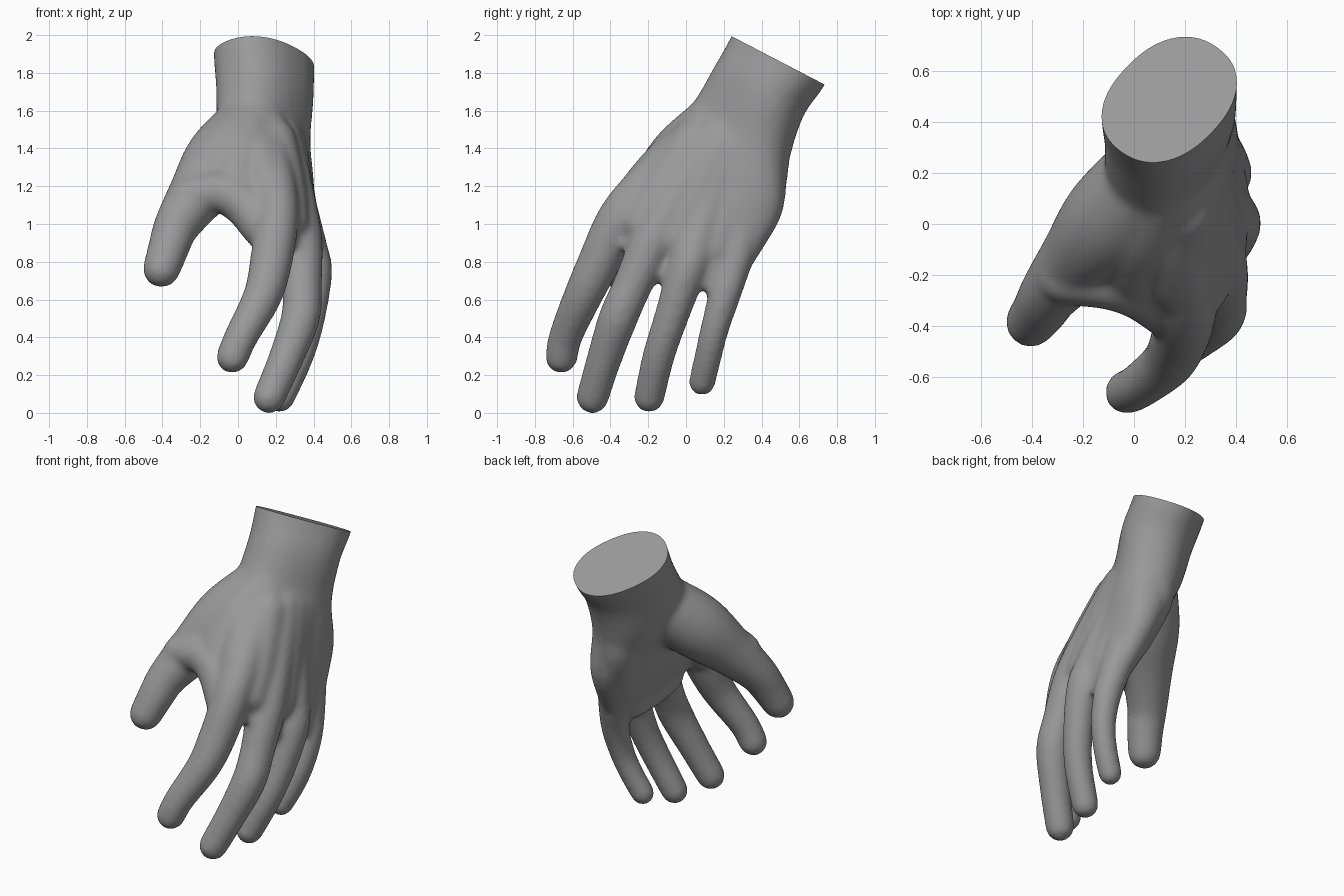
import bpy, bmesh
from math import sin, cos, pi, radians, copysign
from mathutils import Vector

cube = bpy.data.objects.get("Cube")
if cube:
    bpy.data.objects.remove(cube, do_unlink=True)

SIDES = 28
CUT_POINT = Vector((0.14, 0.23, 2.0))
CUT_NORMAL = Vector((0, 0.461, 0.887))
bm = bmesh.new()


def loft(rings):
    """Closed skin over a list of rings."""
    rows = [[bm.verts.new(p) for p in ring] for ring in rings]
    for a, b in zip(rows, rows[1:]):
        for i in range(SIDES):
            j = (i + 1) % SIDES
            bm.faces.new((a[i], a[j], b[j], b[i]))
    bm.faces.new(rows[0][::-1])
    bm.faces.new(rows[-1])


def spline(points, steps=6):
    """Catmull-Rom samples through points of any dimension."""
    pts = [Vector(p) for p in points]
    pts = [pts[0] * 2 - pts[1]] + pts + [pts[-1] * 2 - pts[-2]]
    out = []
    for a, b, c, d in zip(pts, pts[1:], pts[2:], pts[3:]):
        for k in range(steps):
            t = k / steps
            out.append(0.5 * (2 * b + (c - a) * t + (2 * a - 5 * b + 4 * c - d) * t * t
                              + (3 * b - a - 3 * c + d) * t ** 3))
    return out + [pts[-2]]


def tube(points):
    """Round limb through (x, y, z, radius) points with domed ends."""
    s = spline(points)
    centres = [p.to_3d() for p in s]
    radii = [p[3] for p in s]
    tangents = [(centres[min(i + 1, len(s) - 1)] - centres[max(i - 1, 0)]).normalized()
                for i in range(len(s))]
    dome = [radians(a) for a in (20, 40, 60, 75, 85)]
    start = [(centres[0] - tangents[0] * radii[0] * sin(a), radii[0] * cos(a), tangents[0])
             for a in reversed(dome)]
    end = [(centres[-1] + tangents[-1] * radii[-1] * sin(a), radii[-1] * cos(a), tangents[-1])
           for a in dome]
    rings = []
    for c, r, t in start + list(zip(centres, radii, tangents)) + end:
        u = t.cross(Vector((0.3, 1, 0.5))).normalized()
        v = t.cross(u)
        rings.append([c + (u * cos(q) + v * sin(q)) * r
                      for q in (2 * pi * i / SIDES for i in range(SIDES))])
    loft(rings)


def palm(sections):
    """Flattened body; section = x, y, z, half width, half thickness, turn in degrees."""
    soft = lambda w: copysign(abs(w) ** 0.88, w)
    rings = []
    for x, y, z, a, b, turn in spline(sections):
        s, c = sin(radians(turn)), cos(radians(turn))
        u = Vector((s, 0.887 * c, -0.461 * c))
        v = CUT_NORMAL.cross(u)
        rings.append([Vector((x, y, z)) + u * a * soft(cos(q)) + v * b * soft(sin(q))
                      for q in (2 * pi * i / SIDES for i in range(SIDES))])
    loft(rings)


# Wrist and palm
palm([(0.138, 0.61, 2.13, 0.30, 0.222, 40),
      (0.138, 0.49, 1.87, 0.30, 0.222, 40),
      (0.142, 0.385, 1.70, 0.285, 0.222, 39),
      (0.14, 0.28, 1.47, 0.315, 0.207, 28),
      (0.20, 0.17, 1.25, 0.40, 0.172, 16),
      (0.235, 0.035, 1.05, 0.425, 0.152, 14),
      (0.28, -0.065, 0.865, 0.40, 0.12, 14),
      (0.31, -0.12, 0.76, 0.34, 0.08, 14)])

# Heel of the palm, and the pads across the finger roots
tube([(0.18, 0.42, 1.39, 0.13), (0.22, 0.39, 1.22, 0.14), (0.28, 0.30, 0.98, 0.122)])
tube([(0.31, -0.20, 0.77, 0.07), (0.34, -0.05, 0.745, 0.075), (0.35, 0.13, 0.72, 0.07)])
tube([(0.24, -0.16, 0.84, 0.09), (0.265, 0.0, 0.80, 0.095), (0.29, 0.15, 0.77, 0.09)])

# Fleshy web between thumb and index finger
tube([(0.10, 0.18, 1.54, 0.17), (0.03, -0.01, 1.36, 0.18),
      (0.0, -0.15, 1.23, 0.145), (0.04, -0.24, 1.12, 0.118)])
tube([(-0.27, -0.21, 1.14, 0.108), (-0.1, -0.225, 1.17, 0.112),
      (0.03, -0.26, 1.11, 0.12), (0.14, -0.34, 0.97, 0.113)])

# Flesh between the long bones of the hand
tube([(0.19, 0.04, 1.44, 0.12), (0.245, -0.13, 1.19, 0.114), (0.275, -0.25, 1.01, 0.10)])
tube([(0.24, 0.20, 1.43, 0.12), (0.30, 0.06, 1.16, 0.108), (0.345, -0.06, 0.92, 0.102)])
tube([(0.25, 0.32, 1.38, 0.12), (0.30, 0.23, 1.12, 0.104), (0.352, 0.15, 0.86, 0.097)])

# Thumb
tube([(0.09, 0.21, 1.53, 0.19), (-0.085, 0.015, 1.335, 0.20), (-0.22, -0.14, 1.15, 0.155),
      (-0.325, -0.265, 0.99, 0.122), (-0.365, -0.33, 0.88, 0.11), (-0.405, -0.385, 0.762, 0.10)])

# Index, middle, ring and little fingers, from the wrist to the tip
tube([(0.15, 0.10, 1.50, 0.12), (0.17, -0.07, 1.35, 0.11), (0.20, -0.24, 1.18, 0.112),
      (0.205, -0.36, 1.02, 0.116), (0.175, -0.46, 0.80, 0.113), (0.13, -0.545, 0.62, 0.103),
      (0.02, -0.635, 0.41, 0.09), (-0.03, -0.66, 0.295, 0.087)])
tube([(0.22, 0.15, 1.45, 0.12), (0.285, -0.02, 1.18, 0.115), (0.33, -0.17, 0.92, 0.117),
      (0.34, -0.285, 0.67, 0.104), (0.33, -0.36, 0.50, 0.104), (0.25, -0.435, 0.28, 0.093),
      (0.165, -0.495, 0.082, 0.087)])
tube([(0.25, 0.27, 1.42, 0.12), (0.30, 0.14, 1.15, 0.107), (0.365, 0.05, 0.88, 0.108),
      (0.395, 0.0, 0.74, 0.104), (0.37, -0.08, 0.50, 0.091), (0.315, -0.145, 0.30, 0.086),
      (0.22, -0.195, 0.082, 0.082)])
tube([(0.25, 0.38, 1.35, 0.12), (0.29, 0.33, 1.1, 0.107), (0.345, 0.26, 0.82, 0.097),
      (0.378, 0.20, 0.61, 0.085), (0.365, 0.148, 0.43, 0.076), (0.32, 0.115, 0.29, 0.073),
      (0.258, 0.085, 0.162, 0.072)])

bmesh.ops.recalc_face_normals(bm, faces=bm.faces)
mesh = bpy.data.meshes.new("hand")
bm.to_mesh(mesh)
bm.free()
hand = bpy.data.objects.new("hand", mesh)
bpy.context.collection.objects.link(hand)

# Fuse the parts into one soft skin
fuse = hand.modifiers.new("fuse", 'REMESH')
fuse.mode = 'VOXEL'
fuse.voxel_size = 0.017
soften = hand.modifiers.new("soften", 'SMOOTH')
soften.factor = 0.5
soften.iterations = 16
bpy.context.view_layer.update()
skin = bpy.data.meshes.new_from_object(hand.evaluated_get(bpy.context.evaluated_depsgraph_get()))
hand.modifiers.clear()
hand.data = skin

# Slice the wrist flat
bm = bmesh.new()
bm.from_mesh(skin)
cut = bmesh.ops.bisect_plane(bm, geom=bm.verts[:] + bm.edges[:] + bm.faces[:],
                             plane_co=CUT_POINT, plane_no=CUT_NORMAL, clear_outer=True)
rim = [e for e in cut["geom_cut"] if isinstance(e, bmesh.types.BMEdge) and e.is_boundary]
bmesh.ops.holes_fill(bm, edges=rim, sides=0)
bmesh.ops.recalc_face_normals(bm, faces=bm.faces)
bm.to_mesh(skin)
bm.free()

# Material
grey = bpy.data.materials.new("plain grey")
grey.use_nodes = True
colour = (0.32, 0.32, 0.32, 1)
grey.diffuse_color = colour
grey.node_tree.nodes["Principled BSDF"].inputs["Base Color"].default_value = colour
skin.materials.clear()
skin.materials.append(grey)

bpy.ops.object.select_all(action='DESELECT')
hand.select_set(True)
bpy.context.view_layer.objects.active = hand
bpy.ops.object.shade_smooth_by_angle(angle=radians(40))
